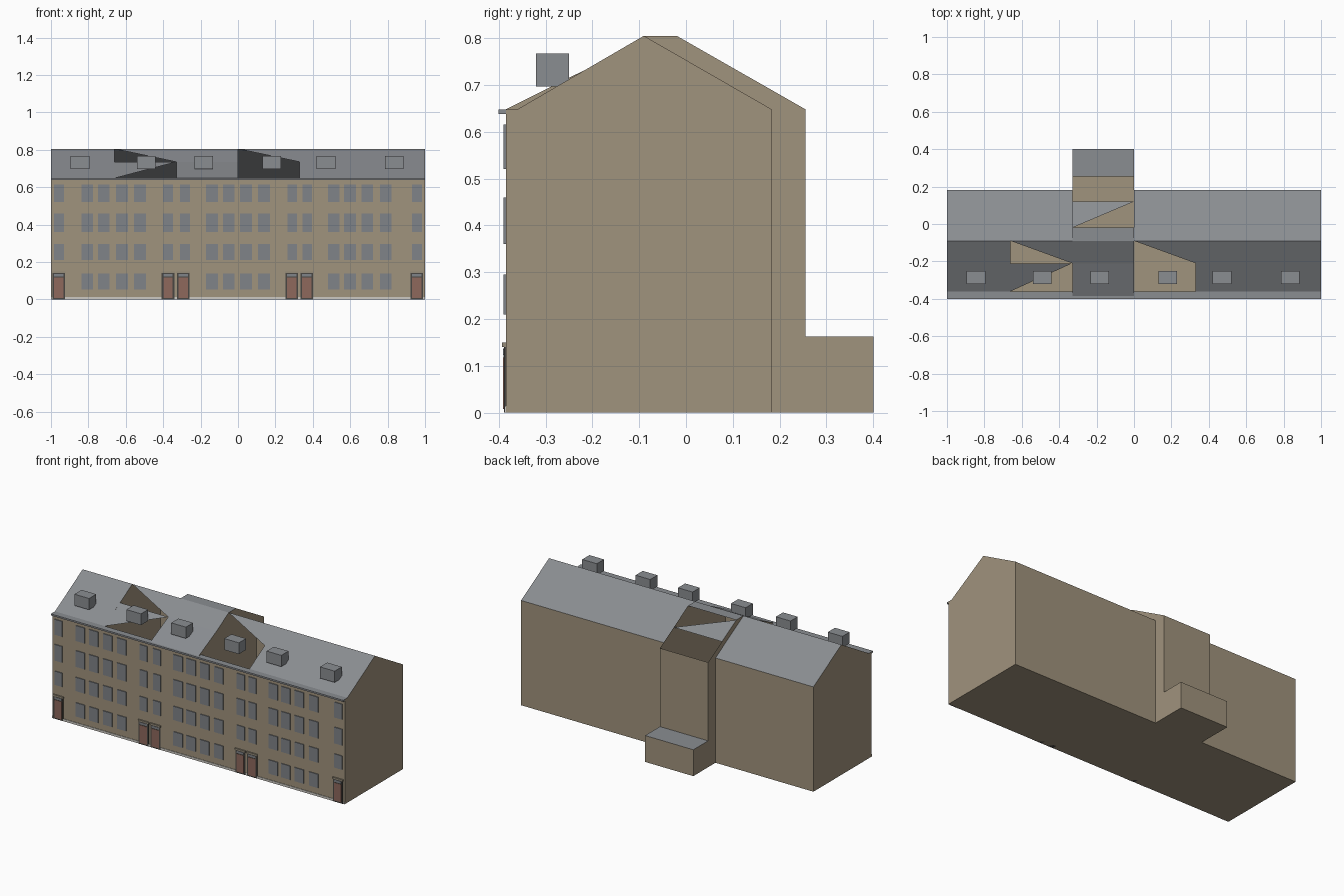
import bpy

if "Cube" in bpy.data.objects:
    bpy.data.objects.remove(bpy.data.objects["Cube"])


def srgb(r, g, b):
    lin = [((c / 255 + 0.055) / 1.055) ** 2.4 for c in (r, g, b)]
    return (*lin, 1)


def material(name, rgb):
    m = bpy.data.materials.new(name)
    m.diffuse_color = srgb(*rgb)
    m.use_nodes = True
    m.node_tree.nodes["Principled BSDF"].inputs["Base Color"].default_value = m.diffuse_color
    return m


WALL = material("tan wall", (160, 147, 125))
ROOF = material("grey roof", (138, 141, 145))
GLASS = material("grey window", (128, 131, 136))
DOOR = material("red brown door", (142, 104, 92))
FRAME = material("dark frame", (72, 70, 66))
PLINTH = material("pale plinth", (205, 202, 195))
STONE = material("stone trim", (150, 140, 122))


def faces(name, polys, mat):
    """Make one object from a few polygons."""
    verts, idx = [], []
    for p in polys:
        idx.append(range(len(verts), len(verts) + len(p)))
        verts += p
    me = bpy.data.meshes.new(name)
    me.from_pydata(verts, [], [list(i) for i in idx])
    me.materials.append(mat)
    ob = bpy.data.objects.new(name, me)
    bpy.context.collection.objects.link(ob)
    return ob


def box(name, x0, x1, y0, y1, z0, z1, mat):
    a = [(x0, y0), (x1, y0), (x1, y1), (x0, y1)]
    polys = [[(x, y, z0) for x, y in reversed(a)], [(x, y, z1) for x, y in a]]
    for (xa, ya), (xb, yb) in zip(a, a[1:] + a[:1]):
        polys.append([(xa, ya, z0), (xb, yb, z0), (xb, yb, z1), (xa, ya, z1)])
    return faces(name, polys, mat)


# Key levels: facade, back wall, bay back, eaves, ridge, mid-slope
F, B, BAY = -0.385, 0.183, 0.255
E, R = 0.648, 0.805
RY, MY, MZ, FY = -0.09, -0.21, 0.735, -0.36
L, C = -0.33, 0.0           # bay sides
A, D = -0.66, 0.33          # neighbouring house boundaries


def upright(x0, x1, y, z0, z1):
    return [(x0, y, z0), (x1, y, z0), (x1, y, z1), (x0, y, z1)]


def level(x0, x1, y0, y1, z):
    return [(x0, y0, z), (x1, y0, z), (x1, y1, z), (x0, y1, z)]


def slope(x0, x1, ya, za, yb, zb):
    return [(x0, ya, za), (x1, ya, za), (x1, yb, zb), (x0, yb, zb)]


# Outer walls and floor
faces("front_wall", [upright(-1, 1, F, 0, E)], WALL)
faces("back_wall", [upright(L, -1, B, 0, E), upright(1, C, B, 0, E)], WALL)
faces("bay_back_wall", [upright(C, L, BAY, 0, E)], WALL)
faces("floor", [level(-1, 1, B, F, 0), level(L, C, BAY, B, 0)], WALL)

# Gables and party walls
gable = [(F, 0), (B, 0), (B, E), (RY, R), (FY, E), (F, E)]
bay = [(F, 0), (BAY, 0), (BAY, E), (-0.02, R), (RY, R), (MY, MZ), (F, E)]
for i, (x, prof) in enumerate([(-1, gable), (A, gable), (L, bay), (C, bay), (D, gable), (1, gable)]):
    pts = [(x, y, z) for y, z in prof]
    faces(f"cross_wall_{i}", [pts if x >= 0 else pts[::-1]], WALL)

# Main roof, with the open parts of the front slope left out
faces("back_roof", [slope(L, -1, B, E, RY, R), slope(1, C, B, E, RY, R)], ROOF)
faces("front_roof", [slope(-1, A, FY, E, RY, R), slope(D, 1, FY, E, RY, R)], ROOF)
faces("left_open_roof", [
    [(A, RY, R), (L, MY, MZ), (L, RY, R)],
    [(A, FY, E), (L, MY, MZ), (A, MY, MZ)],
], ROOF)
faces("right_open_roof", [[(C, RY, R), (D, MY, MZ), (D, RY, R)]], ROOF)

# Bay roof, partly open at the back
faces("bay_roof", [
    slope(L, C, F, E, MY, MZ), slope(L, C, MY, MZ, RY, R),
    level(L, C, RY, -0.02, R),
    [(L, -0.02, R), (C, 0.12, 0.725), (L, 0.12, 0.725)],
], ROOF)

# Rear annex
faces("annex_walls", [
    upright(C, L, 0.4, 0, 0.163),
    [(C, BAY, 0), (C, 0.4, 0), (C, 0.4, 0.163), (C, BAY, 0.163)],
    [(L, 0.4, 0), (L, BAY, 0), (L, BAY, 0.163), (L, 0.4, 0.163)],
    level(L, C, 0.4, BAY, 0),
], WALL)
faces("annex_roof", [level(L, C, BAY, 0.4, 0.163)], ROOF)

# Eaves cornice and plinth
box("eaves", -1, 1, -0.4, FY, 0.638, E, ROOF)
box("plinth", -1, 1, -0.388, F, 0, 0.014, PLINTH)

# Roof boxes
for i, x in enumerate([-0.845, -0.49, -0.183, 0.18, 0.47, 0.835]):
    box(f"dormer_{i}", x - 0.05, x + 0.05, -0.32, -0.25, 0.697, 0.767, ROOF)

# Windows: plain columns have four rows, door columns only three
rows = [(0.053, 0.138), (0.21, 0.295), (0.36, 0.46), (0.52, 0.615)]
plain = [-0.807, -0.717, -0.62, -0.524, -0.139, -0.05, 0.043, 0.139, 0.513, 0.599, 0.69, 0.79]
over_door = [-0.957, -0.374, -0.283, 0.29, 0.37, 0.957]
for r, (z0, z1) in enumerate(rows):
    cols = [(x, 0.031) for x in plain]
    if r:
        cols += [(x, 0.026) for x in over_door]
    for i, (x, w) in enumerate(cols):
        box(f"window_{r}_{i}", x - w, x + w, -0.39, F, z0, z1, GLASS)

# Doors with dark surround, transom light and stone hood
for i, x in enumerate([-0.958, -0.374, -0.293, 0.288, 0.368, 0.955]):
    box(f"door_frame_{i}", x - 0.034, x + 0.034, -0.389, -0.36, 0, 0.142, FRAME)
    box(f"door_{i}", x - 0.025, x + 0.025, -0.391, -0.386, 0.008, 0.118, DOOR)
    box(f"transom_{i}", x - 0.025, x + 0.025, -0.391, -0.386, 0.123, 0.136, GLASS)
    box(f"door_hood_{i}", x - 0.036, x + 0.036, -0.393, -0.36, 0.14, 0.15, STONE)
